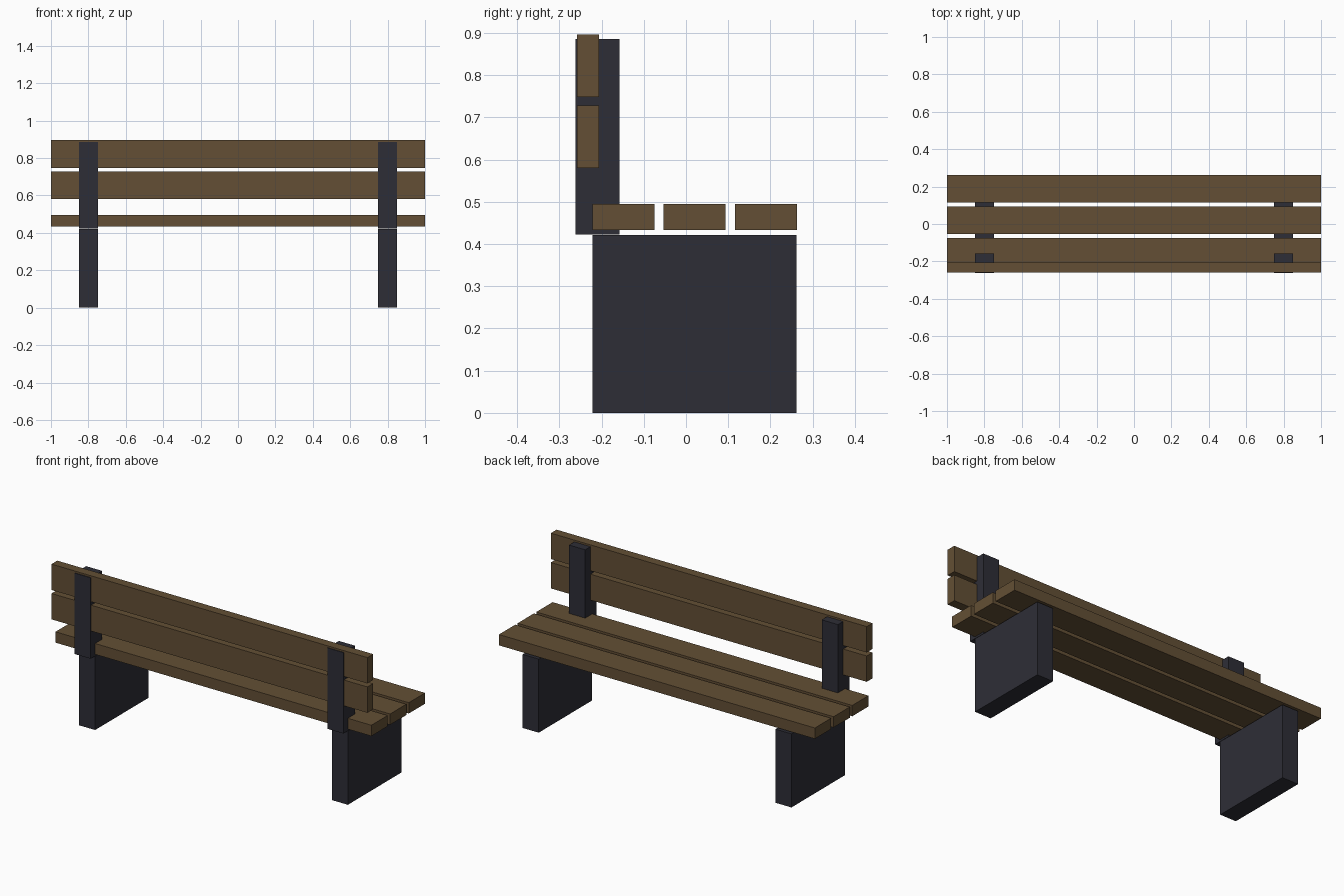
import bpy

cube = bpy.data.objects.get("Cube")
if cube:
    bpy.data.objects.remove(cube, do_unlink=True)


def make_material(name, color):
    mat = bpy.data.materials.new(name)
    mat.use_nodes = True
    mat.diffuse_color = color
    for node in mat.node_tree.nodes:
        if node.type == 'BSDF_PRINCIPLED':
            node.inputs["Base Color"].default_value = color
    return mat


wood = make_material("brown wood", (0.125, 0.078, 0.035, 1))
metal = make_material("dark slate", (0.027, 0.027, 0.037, 1))


def box(name, xs, ys, zs, mat):
    """Box spanning the given (low, high) range on each axis."""
    spans = (xs, ys, zs)
    bpy.ops.mesh.primitive_cube_add(size=1, location=[(a + b) / 2 for a, b in spans])
    obj = bpy.context.object
    obj.name = obj.data.name = name
    # Bake the size into the mesh so the object keeps unit scale
    for v in obj.data.vertices:
        v.co = [c * (b - a) for c, (a, b) in zip(v.co, spans)]
    obj.data.materials.append(mat)
    return obj


full_width = (-1, 1)

# Three seat slats, evenly spaced
for i, part in enumerate(("rear", "middle", "front_edge")):
    y = -0.222 + i * 0.169
    box(f"seat_slat_{part}", full_width, (y, y + 0.147), (0.433, 0.495), wood)

# Two backrest boards
for part, z in (("lower", 0.58), ("upper", 0.748)):
    box(f"backrest_board_{part}", full_width, (-0.258, -0.206), (z, z + 0.148), wood)

# Slab legs and backrest posts on both sides
for side, x in (("left", 0.8), ("right", -0.8)):
    xs = (x - 0.051, x + 0.051)
    box(f"leg_{side}", xs, (-0.222, 0.262), (0, 0.421), metal)
    box(f"backrest_post_{side}", xs, (-0.262, -0.158), (0.423, 0.886), metal)
